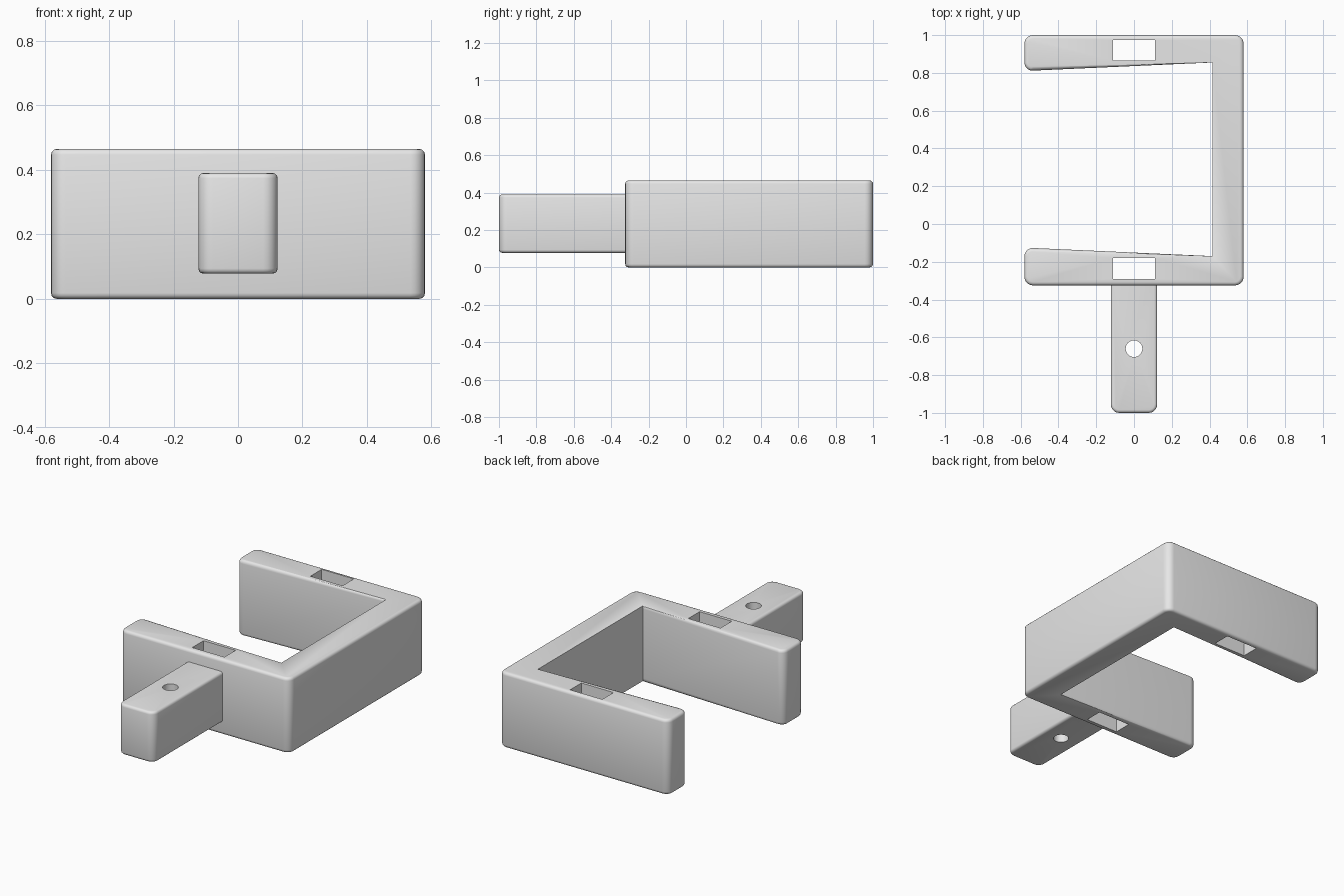
import bpy, bmesh, math

cube = bpy.data.objects.get("Cube")
if cube:
    bpy.data.objects.remove(cube, do_unlink=True)

grey = bpy.data.materials.new("plain_grey")
grey.use_nodes = True
colour = (0.8, 0.8, 0.8, 1)
grey.diffuse_color = colour
grey.node_tree.nodes["Principled BSDF"].inputs["Base Color"].default_value = colour


def rounded_prism(name, outline, z0, z1, round_corner, round_rim, radius, rim):
    """Extrude an outline, round chosen upright corners, then chosen rim edges."""
    bm = bmesh.new()
    face = bm.faces.new([bm.verts.new((x, y, z0)) for x, y in outline])
    top = bmesh.ops.extrude_face_region(bm, geom=[face])["geom"]
    for v in top:
        if isinstance(v, bmesh.types.BMVert):
            v.co.z = z1
    bmesh.ops.recalc_face_normals(bm, faces=bm.faces)

    upright = [e for e in bm.edges
               if abs(e.verts[0].co.z - e.verts[1].co.z) > 0.1
               and round_corner(e.verts[0].co)]
    bmesh.ops.bevel(bm, geom=upright, offset=radius, segments=5,
                    profile=0.5, affect='EDGES', clamp_overlap=True)
    flat = [e for e in bm.edges
            if abs(e.verts[0].co.z - e.verts[1].co.z) < 0.001
            and round_rim(e.verts[0].co, e.verts[1].co)]
    bmesh.ops.bevel(bm, geom=flat, offset=rim, segments=3,
                    profile=0.5, affect='EDGES', clamp_overlap=True)

    mesh = bpy.data.meshes.new(name)
    bm.to_mesh(mesh)
    bm.free()
    mesh.materials.append(grey)
    obj = bpy.data.objects.new(name, mesh)
    bpy.context.collection.objects.link(obj)
    return obj


def activate(obj):
    bpy.ops.object.select_all(action='DESELECT')
    obj.select_set(True)
    bpy.context.view_layer.objects.active = obj


def cut(target, cutter):
    """Subtract a cutter, then discard it."""
    cutter.hide_render = True
    mod = target.modifiers.new("cut", 'BOOLEAN')
    mod.operation = 'DIFFERENCE'
    mod.solver = 'EXACT'
    mod.object = cutter
    activate(target)
    bpy.ops.object.modifier_apply(modifier=mod.name)
    bpy.data.objects.remove(cutter, do_unlink=True)


# U-shaped bracket with tapered arms, open on one side
tip, wall, side = -0.58, 0.415, 0.58
front, back = -0.325, 1.0
bracket = rounded_prism(
    "bracket",
    [(tip, front), (side, front), (side, back), (tip, back),
     (tip, 0.81), (wall, 0.855), (wall, -0.17), (tip, -0.125)],
    0, 0.465,
    lambda p: abs(p.x - wall) > 0.01,
    lambda a, b: abs(a.x - wall) > 0.01 or abs(b.x - wall) > 0.01,
    0.045, 0.018)

# Rectangular slots through both arms
for y in (-0.235, 0.92):
    bpy.ops.mesh.primitive_cube_add(size=1, location=(0, y, 0.23))
    slot = bpy.context.object
    slot.scale = (0.22, 0.11, 1)
    cut(bracket, slot)

# Handle block with a round pin hole
half = 0.123
handle = rounded_prism(
    "handle",
    [(-half, -1), (half, -1), (half, -0.3), (-half, -0.3)],
    0.078, 0.39,
    lambda p: p.y < -0.9,
    lambda a, b: min(a.y, b.y) < -0.5,
    0.045, 0.016)
bpy.ops.mesh.primitive_cylinder_add(vertices=32, radius=0.044, depth=1,
                                    location=(0, -0.66, 0.23))
cut(handle, bpy.context.object)

for obj in (bracket, handle):
    activate(obj)
    bpy.ops.object.shade_smooth_by_angle(angle=math.radians(35))
